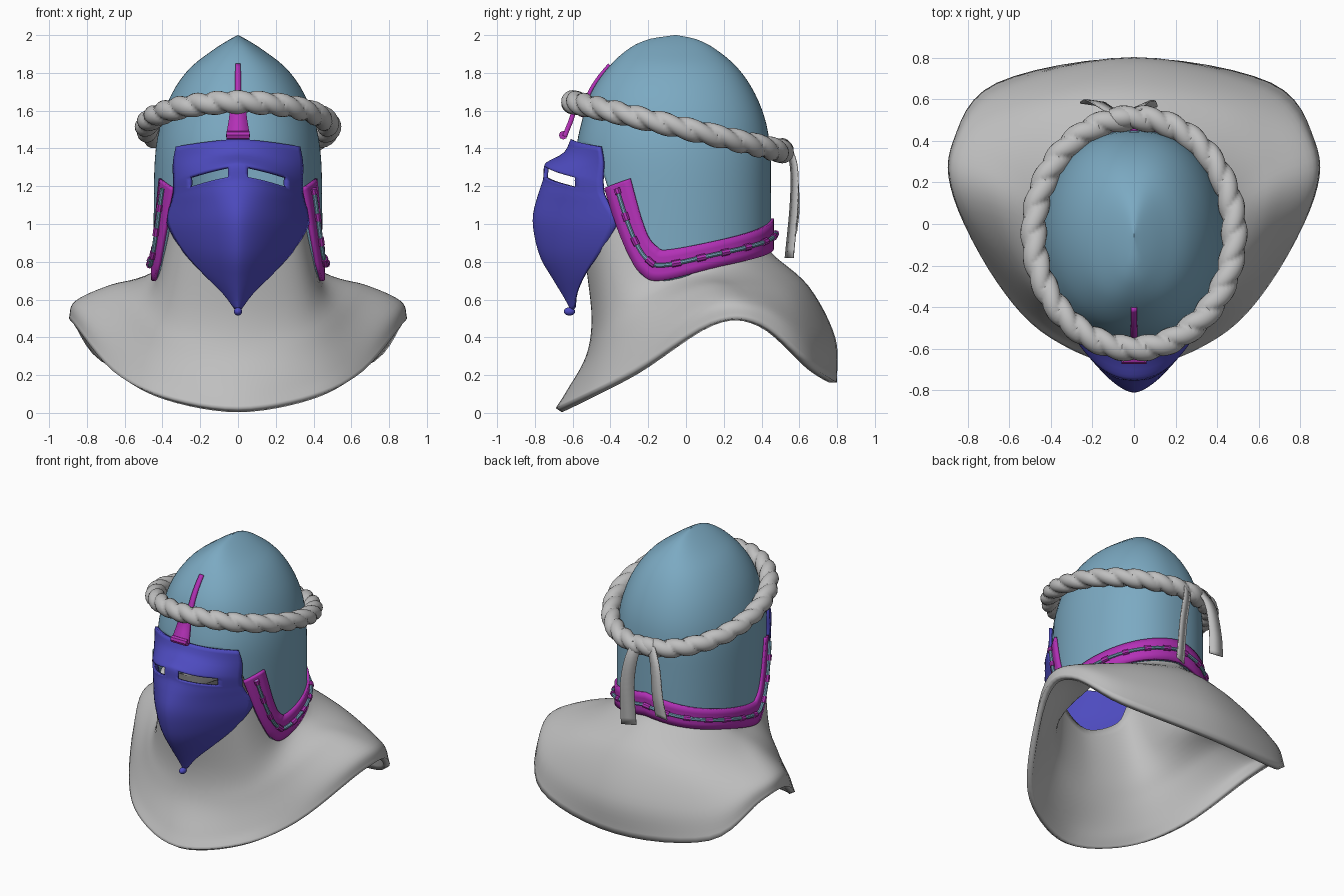
import bpy, bmesh
from math import sin, cos, pi, radians, copysign
from mathutils import Vector

if "Cube" in bpy.data.objects:
    bpy.data.objects.remove(bpy.data.objects["Cube"], do_unlink=True)


def material(name, *rgb):
    m = bpy.data.materials.new(name)
    m.use_nodes = True
    m.diffuse_color = (*rgb, 1)
    m.node_tree.nodes["Principled BSDF"].inputs["Base Color"].default_value = (*rgb, 1)
    return m


steel = material("steel blue", 0.2, 0.4, 0.54)
indigo = material("indigo", 0.075, 0.07, 0.52)
magenta = material("magenta", 0.45, 0.03, 0.47)
cloth = material("grey cloth", 0.52, 0.52, 0.52)


def track(keys, t):
    """Smooth interpolation through keys of the form (parameter, values...)."""
    t = min(max(t, keys[0][0]), keys[-1][0])
    last = len(keys) - 1
    i = max(k for k in range(last) if keys[k][0] <= t)

    def slope(k, j):
        a, b = keys[max(k - 1, 0)], keys[min(k + 1, last)]
        return (b[j] - a[j]) / (b[0] - a[0])

    a, b = keys[i], keys[i + 1]
    h = b[0] - a[0]
    u = (t - a[0]) / h
    ease = u * u * (3 - 2 * u)
    return [a[j] + (b[j] - a[j]) * ease
            + h * u * (1 - u) * ((1 - u) * slope(i, j) - u * slope(i + 1, j))
            for j in range(1, len(a))]


def indexed(points):
    return [(i, *p) for i, p in enumerate(points)]


def finish(obj, mat, angle=40):
    obj.data.materials.clear()
    obj.data.materials.append(mat)
    bpy.ops.object.select_all(action="DESELECT")
    obj.select_set(True)
    bpy.context.view_layer.objects.active = obj
    if obj.type == "CURVE":
        bpy.ops.object.convert(target="MESH")
    bpy.ops.object.shade_smooth_by_angle(angle=radians(angle))


def sheet(name, rows, mat, wrap=False, loop=False, thick=0, skip=None):
    """Skin a grid of points, facing outward, with optional inward thickness."""
    bm = bmesh.new()
    grid = [[bm.verts.new(p) for p in row] for row in rows]
    nr, nc = len(grid), len(grid[0])
    for r in range(nr if loop else nr - 1):
        for c in range(nc if wrap else nc - 1):
            if skip and skip(r, c):
                continue
            low, d = grid[(r + 1) % nr], (c + 1) % nc
            bm.faces.new((grid[r][c], grid[r][d], low[d], low[c]))
    bmesh.ops.remove_doubles(bm, verts=bm.verts, dist=0.0001)
    bmesh.ops.recalc_face_normals(bm, faces=bm.faces)
    if thick:
        mid = sum((v.co for v in bm.verts), Vector()) / len(bm.verts)
        if sum(f.normal.dot(f.calc_center_median() - mid) * f.calc_area() for f in bm.faces) < 0:
            bmesh.ops.reverse_faces(bm, faces=bm.faces)
    mesh = bpy.data.meshes.new(name)
    bm.to_mesh(mesh)
    bm.free()
    obj = bpy.data.objects.new(name, mesh)
    bpy.context.collection.objects.link(obj)
    if thick:
        mod = obj.modifiers.new("thickness", "SOLIDIFY")
        mod.thickness, mod.offset = thick, -1
    finish(obj, mat)


def tube(name, points, radius, mat):
    curve = bpy.data.curves.new(name, "CURVE")
    curve.dimensions = "3D"
    curve.bevel_depth, curve.bevel_resolution, curve.use_fill_caps = radius, 2, True
    line = curve.splines.new("POLY")
    line.points.add(len(points) - 1)
    for p, q in zip(line.points, points):
        p.co = (*q, 1)
    obj = bpy.data.objects.new(name, curve)
    bpy.context.collection.objects.link(obj)
    finish(obj, mat)


def ball(name, place, size, mat):
    bpy.ops.mesh.primitive_uv_sphere_add(segments=16, ring_count=10, location=place)
    obj = bpy.context.object
    obj.name, obj.scale = name, size
    finish(obj, mat)


# Skull: height, half width, front, back
skull = [(.65, .445, -.57, .45), (1.2, .445, -.58, .45), (1.4, .435, -.58, .445),
         (1.55, .405, -.55, .42), (1.7, .345, -.5, .36), (1.83, .25, -.41, .27),
         (1.93, .12, -.3, .15), (1.98, .04, -.19, .05), (2, 0, -.06, -.05)]
# Lower edge: angle from the front, height
edge = [(0, 1.4), (36, 1.38), (47, 1.2), (56, .96), (63, .83), (70, .73),
        (82, .7), (92, .71), (120, .78), (180, .87)]


def on_skull(angle, z, out=0.0):
    w, front, back = track(skull, z)
    s, c = sin(radians(angle)), cos(radians(angle))
    return Vector(((w + out) * copysign(abs(s) ** .85, s),
                   (front + back) / 2 - ((back - front) / 2 + out) * c, z))


columns = range(-180, 180, 3)
sheet("helmet_shell", [[on_skull(a, 2 - (2 - track(edge, abs(a))[0]) * (r / 30) ** 1.7)
                        for a in columns] for r in range(31)], steel, wrap=True, thick=.02)

# Edge band: outer angle and height, inner angle and height
band = indexed([(46, 1.19, 64, 1.24), (52, 1.05, 68, 1.11), (57, .94, 71, 1.02),
                (63, .83, 75, .93), (70, .74, 80, .88), (82, .7, 87, .865),
                (120, .78, 120, .92), (180, .87, 180, 1.03)])
steps = [(1, i / 10) for i in range(71)] + [(-1, i / 10) for i in range(69, -1, -1)]
strips = [(side, track(band, t)) for side, t in steps]


def band_point(side, key, u, out):
    a, z, b, y = key
    return on_skull(side * (a + (b - a) * u), z + (y - z) * u, out)


sheet("edge_band", [[band_point(s, k, u / 4, .016) for u in range(5)] for s, k in strips],
      magenta, thick=.02)

# Lacing cord held by evenly spaced staples
cord = [band_point(s, k, .5, .025) for s, k in strips][2:-2]
tube("lacing_cord", cord, .012, steel)
travel, group = 0, []
for a, b in zip(cord, cord[1:]):
    pieces = max(1, round((b - a).length / .01))
    for i in range(pieces):
        travel += (b - a).length / pieces
        if travel % .14 < .055:
            group.append(a.lerp(b, i / pieces))
        elif group:
            if len(group) > 1:
                tube("band_staple", group, .018, magenta)
            group = []

# Visor: middle height, edge height, middle y, half width, edge y
visor = indexed([(1.45, 1.41, -.61, .33, -.46), (1.38, 1.33, -.645, .345, -.445),
                 (1.335, 1.25, -.725, .345, -.445), (1.31, 1.215, -.75, .345, -.445),
                 (1.255, 1.165, -.755, .345, -.44), (1.225, 1.14, -.76, .35, -.43),
                 (1.15, 1.1, -.785, .36, -.41), (1.05, 1.03, -.81, .38, -.37),
                 (.95, .96, -.805, .36, -.39), (.82, .85, -.77, .29, -.455),
                 (.7, .74, -.7, .19, -.53), (.6, .63, -.64, .08, -.58),
                 (.54, .55, -.61, .02, -.59)])
roundness = [(0, 2), (2, 2.2), (5, 2.1), (7, 1.65), (12, 1.6)]


def visor_row(q):
    zc, ze, yc, w, ye = track(visor, q)
    power = track(roundness, q)[0]
    return [(w * i / 20, yc + (ye - yc) * abs(i / 20) ** power,
             zc + (ze - zc) * abs(i / 20) ** 1.4) for i in range(-20, 21)]


def eye_slit(r, c):
    near, far = sorted((abs(c - 20), abs(c - 19)))
    return 9 <= r < 12 and near >= 3 and far <= 15


sheet("visor", [visor_row(r / 3) for r in range(37)], indigo, thick=.02, skip=eye_slit)
ball("visor_tip", (0, -.617, .537), (.022, .03, .022), indigo)

# Cloth mantle: half rings from the hem up to the neck, front to back
mantle = [
    [(0, -.69, .025), (.4, -.55, .09), (.66, -.28, .22), (.87, .13, .47),
     (.87, .4, .47), (.66, .68, .24), (0, .8, .16)],
    [(0, -.63, .12), (.39, -.5, .18), (.63, -.25, .34), (.84, .12, .57),
     (.83, .39, .57), (.62, .64, .44), (0, .79, .4)],
    [(0, -.53, .3), (.33, -.46, .35), (.53, -.27, .48), (.66, .08, .66),
     (.65, .31, .67), (.45, .55, .65), (0, .65, .67)],
    [(0, -.5, .5), (.3, -.44, .54), (.42, -.3, .66), (.44, -.02, .72),
     (.43, .16, .76), (.28, .34, .81), (0, .45, .85)],
    [(0, -.53, .79), (.25, -.48, .9), (.34, -.37, 1.08), (.41, -.05, .9),
     (.39, .12, .9), (.27, .31, .92), (0, .42, .95)]]
rings = [half + [(-x, y, z) for x, y, z in half[-2:0:-1]] for half in mantle]


def mantle_row(q):
    ring = [track(indexed([r[c] for r in rings]), q) for c in range(12)]
    around = [(i, *ring[i % 12]) for i in range(-1, 14)]
    return [track(around, i / 6) for i in range(72)]


sheet("mantle", [mantle_row(r / 6) for r in range(25)], cloth, wrap=True, thick=.04)


# Twisted wreath, tilted down towards the back
def wreath_row(i, count=416, turns=26, lobes=20):
    a = 2 * pi * i / count
    outward = Vector((sin(a), -cos(a), 0))
    centre = Vector((.483 * sin(a), -.045 - .555 * cos(a), 1.515 + .13 * cos(a)))
    row = []
    for j in range(lobes):
        v = 2 * pi * j / lobes
        radius = .044 + .02 * abs(sin((turns * a + 2 * v) / 2)) ** .6
        row.append(centre + radius * (outward * cos(v) + Vector((0, 0, sin(v)))))
    return row


sheet("wreath", [wreath_row(i) for i in range(416)], cloth, wrap=True, loop=True)
ball("wreath_knot", (-.06, .51, 1.39), (.09, .055, .065), cloth)


def ribbon(name, path, widths, thick, mat, turn=0.0):
    """Flat strip along a path; turn swings its width towards the back."""
    keys = indexed(path)
    rows = []
    for i in range(19):
        u = i / 18
        centre = Vector(track(keys, u * (len(path) - 1)))
        half = Vector((1, turn, 0)) * (widths[0] + (widths[1] - widths[0]) * u)
        rows.append([centre - half, centre + half])
    sheet(name, rows, mat, thick=thick)


# Hanging ribbon ends
ribbon("ribbon_left", [(0, .54, 1.42), (.03, .575, 1.3), (.06, .575, 1.1), (.065, .55, .82)],
       (.035, .046), .008, cloth, turn=.45)
ribbon("ribbon_right", [(-.1, .54, 1.42), (-.16, .58, 1.3), (-.19, .595, 1.1), (-.21, .58, .95)],
       (.035, .05), .008, cloth, turn=-.15)

# Brow strap and visor hinge
ribbon("brow_strap", [on_skull(0, 1.85 - i * .07, .02) for i in range(5)], (.014, .018), .025, magenta)
ribbon("hinge_plate", [(0, -.575, 1.62), (0, -.595, 1.55), (0, -.615, 1.5), (0, -.63, 1.46)],
       (.04, .064), .025, magenta)
tube("hinge_pin", [(-.06, -.65, 1.47), (.06, -.65, 1.47)], .023, magenta)
